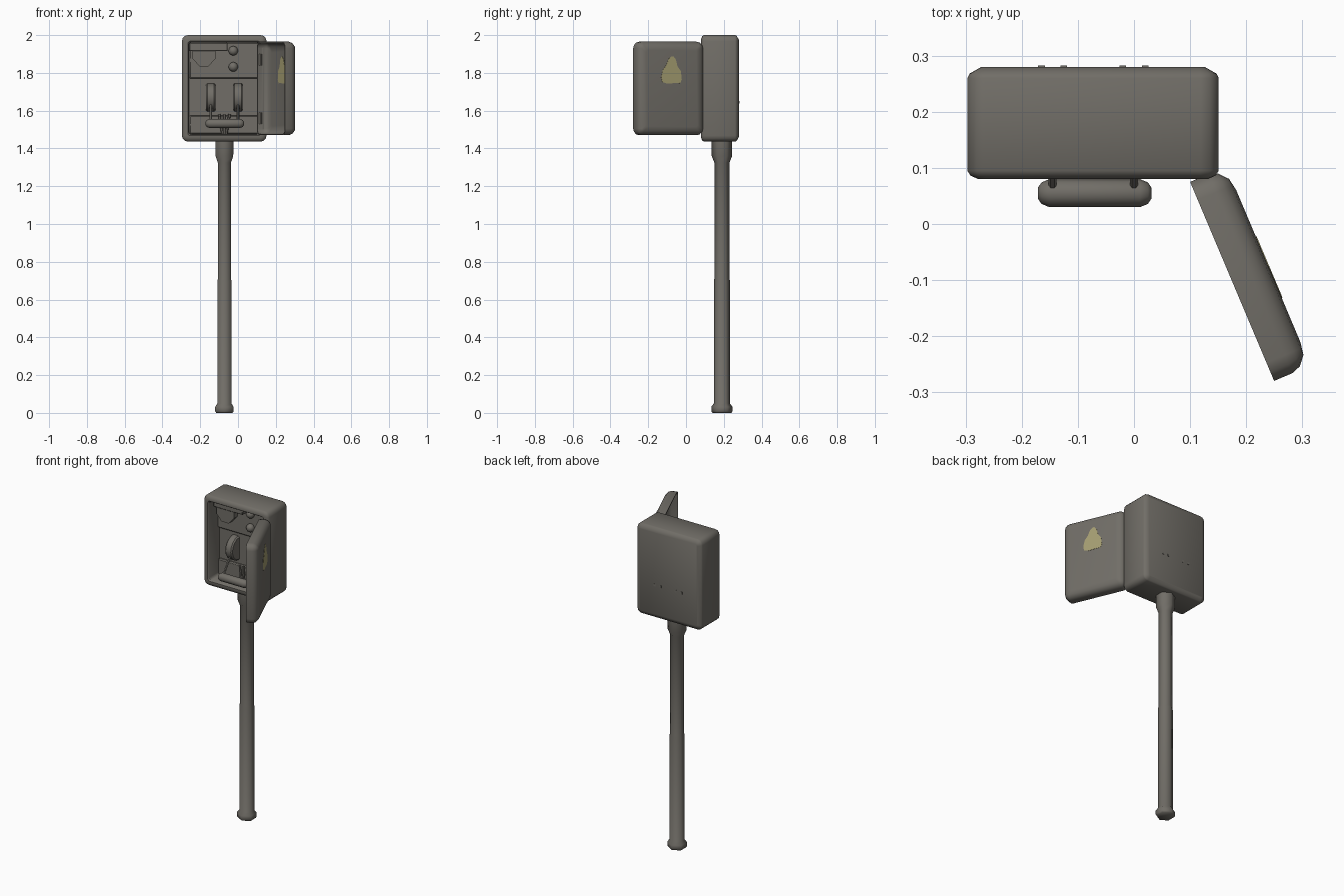
import bpy, bmesh, math
from mathutils import Vector

if "Cube" in bpy.data.objects:
    bpy.data.objects.remove(bpy.data.objects["Cube"])


def material(name, rgb):
    m = bpy.data.materials.new(name)
    m.diffuse_color = (*rgb, 1)
    m.use_nodes = True
    m.node_tree.nodes["Principled BSDF"].inputs["Base Color"].default_value = m.diffuse_color
    return m


GREY = material("warm_grey_metal", (0.165, 0.155, 0.136))
YELLOW = material("faded_yellow", (0.38, 0.345, 0.17))


def finish(name, bm, mat=GREY, angle=40):
    bmesh.ops.recalc_face_normals(bm, faces=bm.faces)
    me = bpy.data.meshes.new(name)
    bm.to_mesh(me)
    bm.free()
    ob = bpy.data.objects.new(name, me)
    bpy.context.collection.objects.link(ob)
    me.materials.append(mat)
    bpy.ops.object.select_all(action='DESELECT')
    ob.select_set(True)
    bpy.context.view_layer.objects.active = ob
    bpy.ops.object.shade_smooth_by_angle(angle=math.radians(angle))
    return ob


def loft(name, rings, mat=GREY, angle=40):
    """Skin closed rings of points and cap both ends."""
    bm = bmesh.new()
    vs = [[bm.verts.new(p) for p in r] for r in rings]
    for a, b in zip(vs, vs[1:]):
        n = len(a)
        for i in range(n):
            bm.faces.new((a[i], a[(i + 1) % n], b[(i + 1) % n], b[i]))
    bm.faces.new(vs[0])
    bm.faces.new(vs[-1])
    return finish(name, bm, mat, angle)


def rounded_rect(hw, hh, r, seg=3):
    pts = []
    for k, (sx, sz) in enumerate([(1, 1), (-1, 1), (-1, -1), (1, -1)]):
        for i in range(seg + 1):
            a = math.pi / 2 * (k + i / seg)
            pts.append((sx * (hw - r) + r * math.cos(a), sz * (hh - r) + r * math.sin(a)))
    return pts


def tray(name, hw, hh, r, layers, place):
    """Rounded tray from (depth, inset) layers; place maps (u, v, depth) to the world."""
    loft(name, [[place(u, v, d) for u, v in
                 rounded_rect(hw - i, hh - i, max(r - i, 0.012))] for d, i in layers])


def block(name, lo, hi, bevel=0.0):
    bm = bmesh.new()
    bmesh.ops.create_cube(bm, size=1)
    for v in bm.verts:
        v.co = [(a + b) / 2 + c * (b - a) for a, b, c in zip(lo, hi, v.co)]
    if bevel:
        bmesh.ops.bevel(bm, geom=bm.edges[:], offset=bevel, segments=1, affect='EDGES')
    return finish(name, bm)


def tube(name, start, end, profile, sides, angle=40, turn=0.0):
    """Turned shape along start-end; profile is (radius, fraction of length)."""
    start, end = Vector(start), Vector(end)
    q = (end - start).to_track_quat('Z', 'Y')
    rings = []
    for r, t in profile:
        c = start.lerp(end, t)
        rings.append([c + q @ Vector((r * math.cos(turn + math.tau * k / sides),
                                      r * math.sin(turn + math.tau * k / sides), 0))
                      for k in range(sides)])
    return loft(name, rings, angle=angle)


# Cabinet with open front cavity
CX, CZ = -0.073, 1.718
tray("cabinet", 0.224, 0.282, 0.032,
     [(0.28, 0.025), (0.268, 0.004), (0.26, 0), (0.095, 0), (0.086, 0.006), (0.08, 0.02),
      (0.08, 0.032), (0.088, 0.038), (0.185, 0.04)],
     lambda u, v, d: (CX + u, d, CZ + v))

# Hollow door swung open on the right
BASE = Vector((0.10, 0.075, 0))
ALONG = Vector((0.389, -0.921, 0))
OUT = Vector((0.921, 0.389, 0))


def on_door(s, z, n):
    return BASE + ALONG * s + OUT * n + Vector((0, 0, z))


tray("door", 0.1925, 0.2475, 0.035,
     [(0.07, 0.045), (0.066, 0.022), (0.052, 0.006), (0.035, 0), (0, 0),
      (0, 0.006), (0.035, 0.006), (0.05, 0.012), (0.06, 0.027), (0.064, 0.048)],
     lambda u, v, d: on_door(0.1925 + u, 1.7175 + v, d))
for z in (1.56, 1.87):
    tube("hinge", (0.118, 0.078, z - 0.03), (0.118, 0.078, z + 0.03),
         [(0.008, 0), (0.008, 1)], 8)

# Yellow warning patch, seen on both sides of the door sheet
PATCH = [(-0.076, 1.888), (-0.092, 1.875), (-0.106, 1.84), (-0.124, 1.815), (-0.132, 1.775),
         (-0.126, 1.752), (-0.10, 1.743), (-0.06, 1.746), (-0.032, 1.745), (-0.023, 1.765),
         (-0.028, 1.81), (-0.046, 1.835), (-0.054, 1.87), (-0.066, 1.887)]
loft("warning_patch", [[on_door((0.102 - y) / 0.921, z, n) for y, z in PATCH]
                       for n in (0.0625, 0.0715)], YELLOW)

# Six-sided pole with foot and neck collars
H = 1.45
tube("pole", (-0.072, 0.19, 0), (-0.072, 0.19, H),
     [(0.05, 0), (0.056, 0.008 / H), (0.056, 0.032 / H), (0.043, 0.05 / H), (0.0425, 0.7 / H),
      (0.040, 0.71 / H), (0.040, 1.325 / H), (0.054, 1.36 / H), (0.055, 1)],
     6, 65, math.pi / 2)

# Panels inside the cavity
block("upper_panel", (-0.258, 0.165, 1.77), (0.112, 0.19, 1.962), 0.006)
block("lower_panel", (-0.258, 0.17, 1.476), (0.112, 0.19, 1.575), 0.006)
block("top_rail", (-0.258, 0.125, 1.915), (-0.055, 0.18, 1.96), 0.004)

# Half-octagon gauge under the rail
GAUGE = [(-0.24, 1.916), (-0.24, 1.875), (-0.205, 1.835), (-0.155, 1.835),
         (-0.12, 1.875), (-0.12, 1.916)]
loft("gauge", [[(x, y, z) for x, z in GAUGE] for y in (0.13, 0.175)])

# Round buttons
for z in (1.917, 1.832):
    bm = bmesh.new()
    bmesh.ops.create_uvsphere(bm, u_segments=12, v_segments=8, radius=0.025)
    bmesh.ops.translate(bm, verts=bm.verts, vec=(-0.025, 0.158, z))
    finish("button", bm)

# Switch discs, lever arms and rear fixings
for x in (-0.145, 0.0):
    tube("switch_disc", (x - 0.025, 0.185, 1.67), (x + 0.025, 0.185, 1.67),
         [(0.068, 0), (0.075, 0.15), (0.075, 0.85), (0.068, 1)], 16)
    tube("lever_arm", (x, 0.14, 1.645), (x, 0.055, 1.532), [(0.007, 0), (0.007, 1)], 6)
    for dx in (-0.02, 0.02):
        block("rear_fixing", (x + dx - 0.006, 0.275, 1.638), (x + dx + 0.006, 0.2825, 1.652))

# Lever handle
tube("lever_handle", (-0.171, 0.055, 1.532), (0.031, 0.055, 1.532),
     [(0.010, 0), (0.019, 0.03), (0.025, 0.1), (0.025, 0.9), (0.019, 0.97), (0.010, 1)],
     10, 50)

# Cables running down into the pole
for x in (-0.10, -0.072, -0.045):
    tube("cable", (x, 0.16, 1.58), (-0.072 + (x + 0.072) * 0.35, 0.15, 1.476),
         [(0.007, 0), (0.007, 1)], 6)
